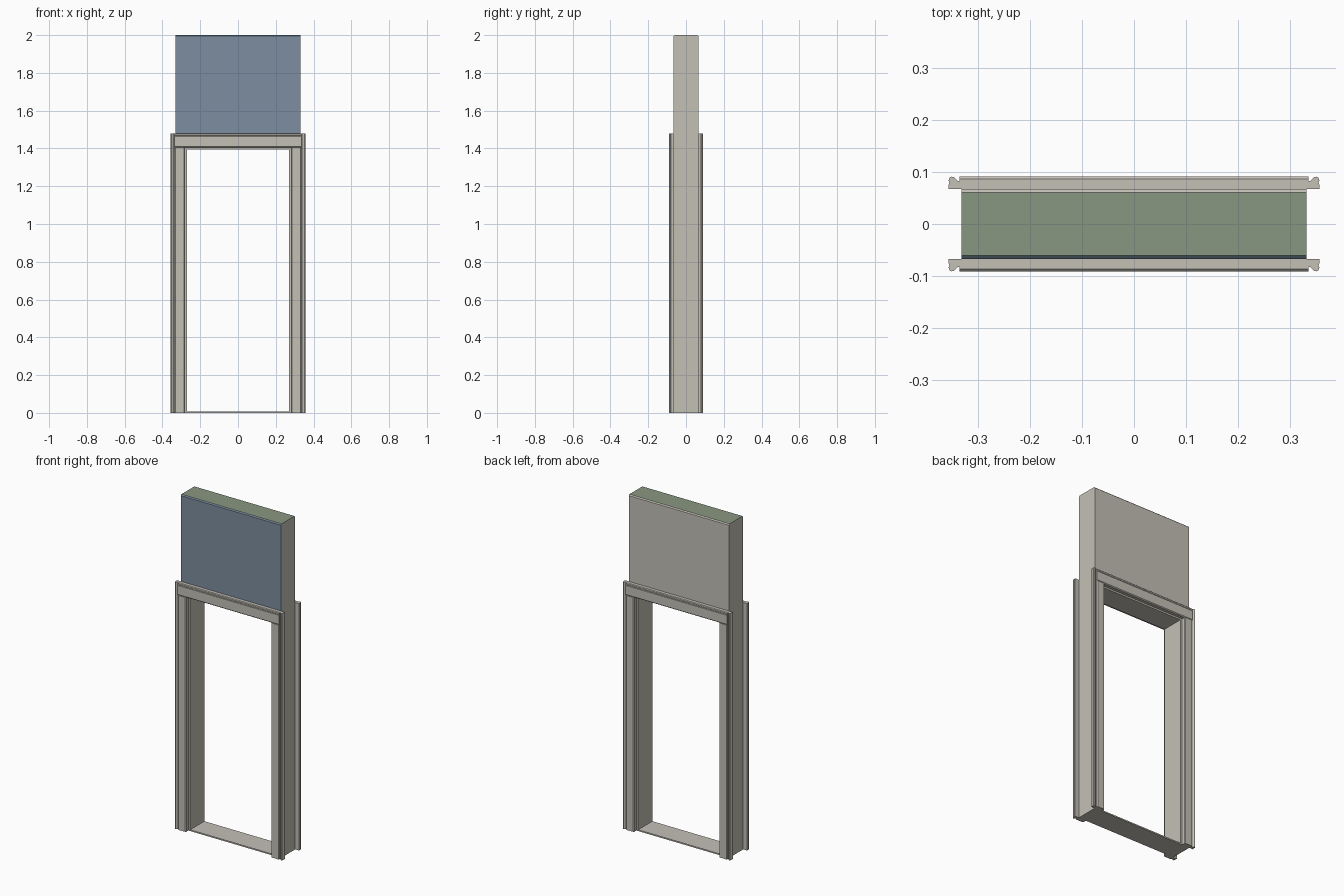
import bpy
import bmesh
from mathutils import Vector

cube = bpy.data.objects.get("Cube")
if cube:
    bpy.data.objects.remove(cube, do_unlink=True)


def material(name, colour):
    m = bpy.data.materials.new(name)
    m.use_nodes = True
    m.diffuse_color = (*colour, 1)
    m.node_tree.nodes["Principled BSDF"].inputs["Base Color"].default_value = (*colour, 1)
    return m


GREY = material("warm grey", (0.55, 0.53, 0.47))
BLUE = material("slate blue", (0.20, 0.27, 0.35))
GREEN = material("sage green", (0.25, 0.31, 0.22))

HALF_W, DEPTH = 0.332, 0.067      # wall half width and half depth
OPEN_W, OPEN_H = 0.27, 1.395      # opening half width and height
LEG_IN, BEAD_IN, OUT_W = 0.282, 0.336, 0.357
HEAD_LOW, HEAD_TOP = 1.405, 1.48
FACE = 0.091                      # front plane of the casings


def extrude(name, profile, place, start, end, rule=None):
    """Extrude a 2D profile; place(u, v, t) maps it to 3D."""
    bm = bmesh.new()
    a, b = ([bm.verts.new(place(u, v, t)) for u, v in profile] for t in (start, end))
    bm.faces.new(a)
    bm.faces.new(b)
    n = len(profile)
    for i in range(n):
        j = (i + 1) % n
        bm.faces.new((a[i], a[j], b[j], b[i]))
    bmesh.ops.recalc_face_normals(bm, faces=bm.faces)
    if rule:
        for f in bm.faces:
            f.material_index = rule(f.normal)
    me = bpy.data.meshes.new(name)
    bm.to_mesh(me)
    bm.free()
    for m in (GREY, BLUE, GREEN):
        me.materials.append(m)
    ob = bpy.data.objects.new(name, me)
    bpy.context.collection.objects.link(ob)
    return ob


def along_x(u, v, t):
    return Vector((t, u, v))


def box(name, x0, x1, z0, z1):
    extrude(name, [(-DEPTH, z0), (DEPTH, z0), (DEPTH, z1), (-DEPTH, z1)], along_x, x0, x1)


def panel_colour(normal):
    if normal.y < -0.1:
        return 1
    return 2 if normal.z > 0.9 else 0


# Upper wall panel with softened long top edges
c = 0.006
panel = [(-DEPTH, 1.45), (DEPTH, 1.45), (DEPTH, 2 - c), (DEPTH - c, 2),
         (c - DEPTH, 2), (-DEPTH, 2 - c)]
extrude("wall_panel", panel, along_x, -HALF_W, HALF_W, panel_colour)

# Lining of the opening
box("lintel", -HALF_W, HALF_W, OPEN_H, 1.45)
box("sill", -OPEN_W, OPEN_W, 0, 0.008)
box("left_jamb", OPEN_W, HALF_W, 0, OPEN_H)
box("right_jamb", -HALF_W, -OPEN_W, 0, OPEN_H)

# Casing profiles: flat board, and rounded outer bead with a groove beside it
r = 0.005
board = [(LEG_IN, DEPTH), (BEAD_IN, DEPTH), (BEAD_IN, FACE - r), (BEAD_IN - r, FACE),
         (LEG_IN + r, FACE), (LEG_IN, FACE - r)]
bead = [(BEAD_IN, DEPTH), (OUT_W, DEPTH), (OUT_W, 0.075), (OUT_W - 0.002, 0.08),
        (OUT_W, 0.084), (OUT_W - 0.002, FACE - 0.002), (OUT_W - 0.006, FACE),
        (OUT_W - 0.011, FACE - 0.001), (OUT_W - 0.015, FACE - r),
        (BEAD_IN + 0.003, 0.083), (BEAD_IN, 0.083)]
header = [(DEPTH, HEAD_LOW), (FACE - r, HEAD_LOW), (FACE, HEAD_LOW + r),
          (FACE, HEAD_TOP - 0.016), (FACE - 0.002, HEAD_TOP - 0.014),
          (FACE, HEAD_TOP - 0.012), (FACE, HEAD_TOP - 0.004),
          (FACE - 0.004, HEAD_TOP), (DEPTH, HEAD_TOP)]

# Casings on both faces of the wall
for face, fy in (("front", -1), ("back", 1)):
    for side, sx in (("left", 1), ("right", -1)):
        def upright(u, v, t):
            return Vector((sx * u, fy * v, t))
        extrude(f"{face}_{side}_casing", board, upright, 0, HEAD_LOW)
        extrude(f"{face}_{side}_bead", bead, upright, 0, HEAD_TOP)
    extrude(f"{face}_header", header, lambda u, v, t: Vector((t, fy * u, v)),
            -BEAD_IN, BEAD_IN)
